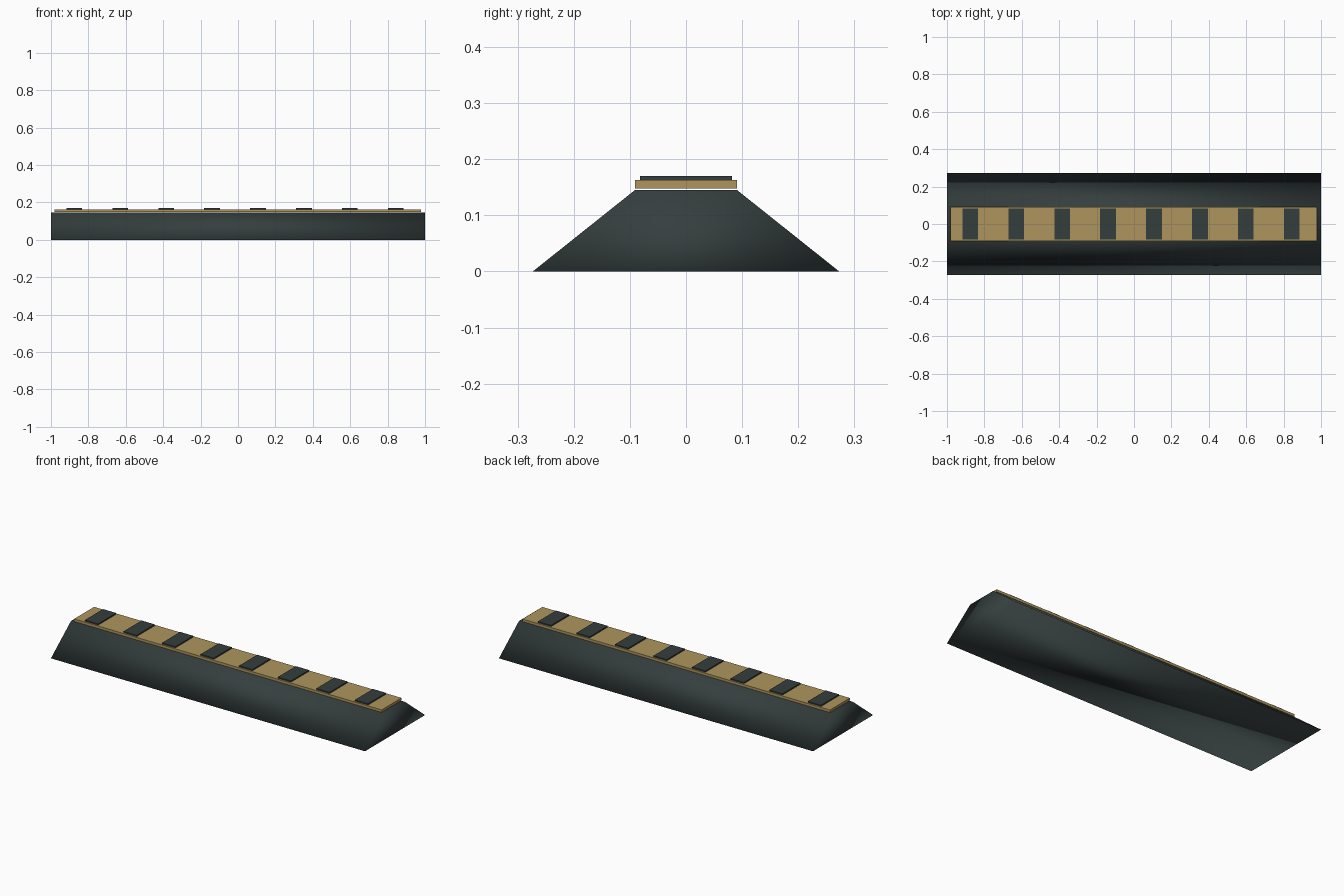
import bpy, bmesh

if "Cube" in bpy.data.objects:
    bpy.data.objects.remove(bpy.data.objects["Cube"])


def material(name, rgb):
    m = bpy.data.materials.new(name)
    m.diffuse_color = (*rgb, 1)
    m.use_nodes = True
    m.node_tree.nodes["Principled BSDF"].inputs["Base Color"].default_value = m.diffuse_color
    return m


DARK = material("dark_rubber", (0.035, 0.048, 0.048))
TAN = material("tan_strip", (0.43, 0.30, 0.11))


def prism(name, x0, x1, profile, mat, smooth=False):
    """Extrude a (y, z) profile along x."""
    bm = bmesh.new()
    face = bm.faces.new([bm.verts.new((x0, y, z)) for y, z in profile])
    ext = bmesh.ops.extrude_face_region(bm, geom=[face])
    verts = [v for v in ext["geom"] if isinstance(v, bmesh.types.BMVert)]
    bmesh.ops.translate(bm, verts=verts, vec=(x1 - x0, 0, 0))
    bmesh.ops.recalc_face_normals(bm, faces=bm.faces)
    for f in bm.faces:
        f.smooth = smooth
    mesh = bpy.data.meshes.new(name)
    bm.to_mesh(mesh)
    bm.free()
    mesh.materials.append(mat)
    obj = bpy.data.objects.new(name, mesh)
    bpy.context.collection.objects.link(obj)
    return obj


def slab(name, x0, x1, half_y, z0, z1, mat):
    return prism(name, x0, x1, [(-half_y, z0), (half_y, z0), (half_y, z1), (-half_y, z1)], mat)


# Sloped body, smooth shaded throughout
prism("ramp_body", -1, 1, [(-0.273, 0), (0.273, 0), (0.091, 0.145), (-0.091, 0.145)], DARK, True)

# Tan top strip, just above the body
slab("top_strip", -0.98, 0.978, 0.0905, 0.148, 0.1625, TAN)

# Row of dark pads on the strip
for i in range(8):
    x = -0.875 + i * 0.2455
    slab(f"grip_pad_{i + 1}", x - 0.042, x + 0.042, 0.082, 0.1615, 0.17, DARK)
